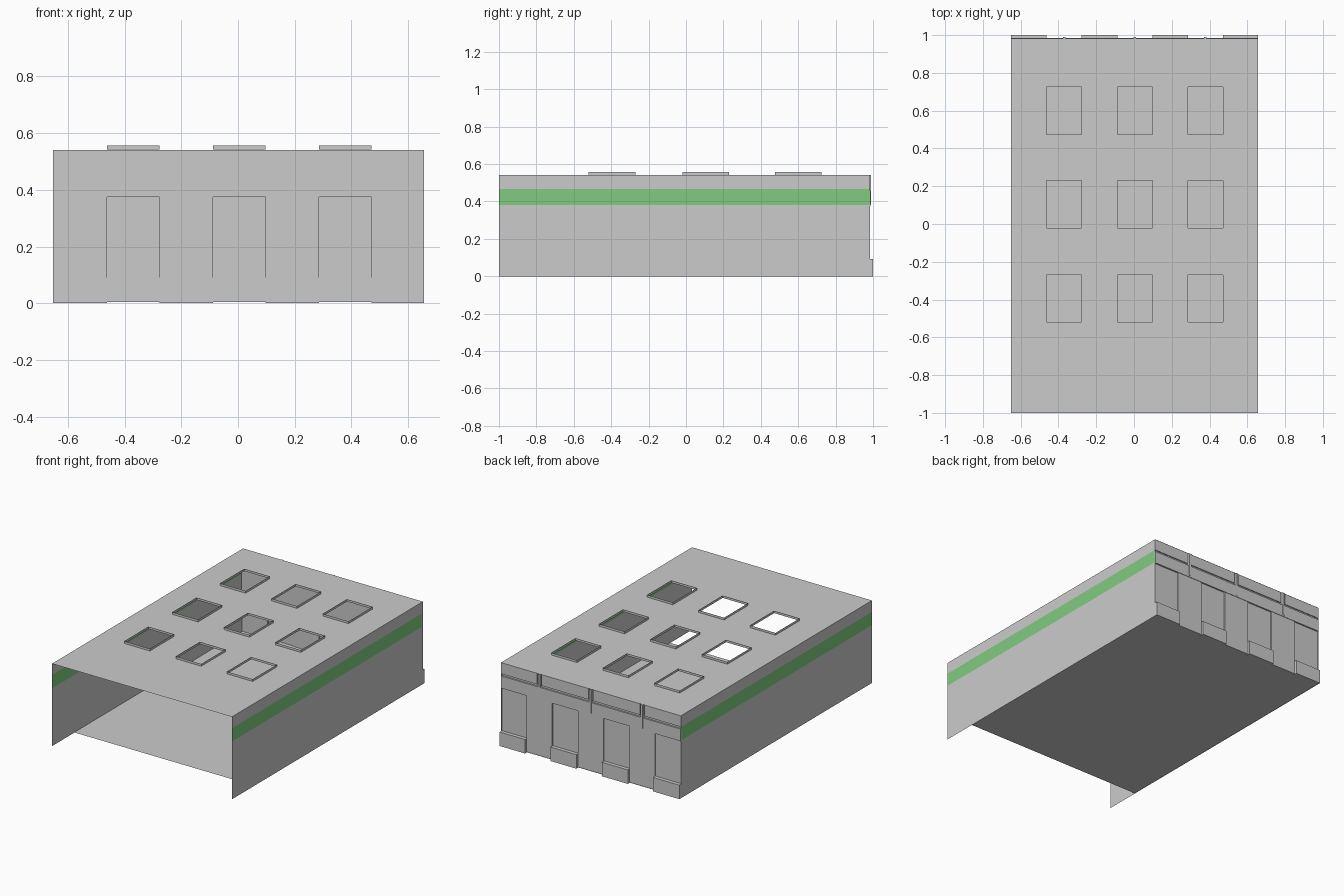
import bpy, bmesh

if "Cube" in bpy.data.objects:
    bpy.data.objects.remove(bpy.data.objects["Cube"])

XL, XR, Y0, Y1, H = -0.652, 0.656, -1.0, 0.983, 0.542
BAYS_X = [(-0.462, -0.277), (-0.088, 0.097), (0.285, 0.471)]
BAYS_Y = [(-0.52, -0.27), (-0.02, 0.23), (0.475, 0.725)]

green = bpy.data.materials.new("stripe_green")
green.diffuse_color = (0.22, 0.6, 0.22, 1)
green.use_nodes = True
green.node_tree.nodes["Principled BSDF"].inputs["Base Color"].default_value = green.diffuse_color


def mesh_object(name, bm, mat=None):
    bmesh.ops.remove_doubles(bm, verts=bm.verts, dist=1e-5)
    me = bpy.data.meshes.new(name)
    bm.to_mesh(me)
    bm.free()
    ob = bpy.data.objects.new(name, me)
    bpy.context.collection.objects.link(ob)
    if mat:
        me.materials.append(mat)
    return ob


def quad(bm, *pts):
    bm.faces.new([bm.verts.new(p) for p in pts])


def sheet(name, pts, mat=None):
    bm = bmesh.new()
    quad(bm, *pts)
    return mesh_object(name, bm, mat)


def box(name, x, y, z):
    bm = bmesh.new()
    bmesh.ops.create_cube(bm, size=1)
    for v in bm.verts:
        for i, (a, b) in enumerate((x, y, z)):
            v.co[i] = a if v.co[i] < 0 else b
    return mesh_object(name, bm)


# Side walls with a green stripe, open front
for side, x in (("left", XL), ("right", XR)):
    for part, a, b in (("lower_wall", 0, 0.38), ("stripe", 0.38, 0.467), ("upper_wall", 0.467, H)):
        ys = (Y0, Y1) if x > 0 else (Y1, Y0)
        sheet(f"{side}_{part}",
              [(x, ys[0], a), (x, ys[1], a), (x, ys[1], b), (x, ys[0], b)],
              green if part == "stripe" else None)

# Floor, set back from the open front
sheet("floor", [(XL, -0.77, 0.002), (XR, -0.77, 0.002), (XR, Y1, 0.002), (XL, Y1, 0.002)])

# Roof with nine skylight openings
bm = bmesh.new()
xs = [XL] + [v for b in BAYS_X for v in b] + [XR]
ys = [Y0] + [v for b in BAYS_Y for v in b] + [Y1]
for i in range(7):
    for j in range(7):
        if i % 2 and j % 2:
            continue
        quad(bm, (xs[i], ys[j], H), (xs[i + 1], ys[j], H),
             (xs[i + 1], ys[j + 1], H), (xs[i], ys[j + 1], H))
mesh_object("roof", bm)

# Thin upright curbs round the skylights
bm = bmesh.new()
for xa, xb in BAYS_X:
    for ya, yb in BAYS_Y:
        c = [(xa, ya), (xb, ya), (xb, yb), (xa, yb)]
        for k in range(4):
            p, q = c[k], c[(k + 1) % 4]
            quad(bm, (*p, H), (*q, H), (*q, H + 0.015), (*p, H + 0.015))
mesh_object("skylight_curbs", bm)

# Back wall: piers with projecting plinths between the doors
for n in range(4):
    span = (xs[2 * n], xs[2 * n + 1])
    box(f"back_pier_{n}", span, (0.968, 0.976), (0.09, 0.39))
    box(f"back_plinth_{n}", span, (0.972, 1.0), (0, 0.092))

# Loading doors
for n, (a, b) in enumerate(BAYS_X):
    box(f"loading_door_{n}", (a, b), (0.974, 0.983), (0.004, 0.375))

# Lintel, shallow groove and fascia over the doors
box("back_lintel", (XL, XR), (0.968, 0.986), (0.375, 0.455))
box("fascia_groove", (XL, XR), (0.968, 0.976), (0.455, 0.468))
edges = [XL] + [(a + b) / 2 for a, b in BAYS_X] + [XR]
for n in range(4):
    box(f"fascia_panel_{n}",
        (edges[n] + (0.016 if n else 0), edges[n + 1] - (0.016 if n < 3 else 0)),
        (0.968, 0.983), (0.468, H - 0.001))

# Slim vertical bars above each door
for n, c in enumerate(edges[1:-1]):
    box(f"fascia_backing_{n}", (c - 0.016, c + 0.016), (0.968, 0.972), (0.468, H - 0.001))
    box(f"fascia_bar_{n}", (c - 0.007, c + 0.007), (0.97, 0.989), (0.385, H - 0.001))
